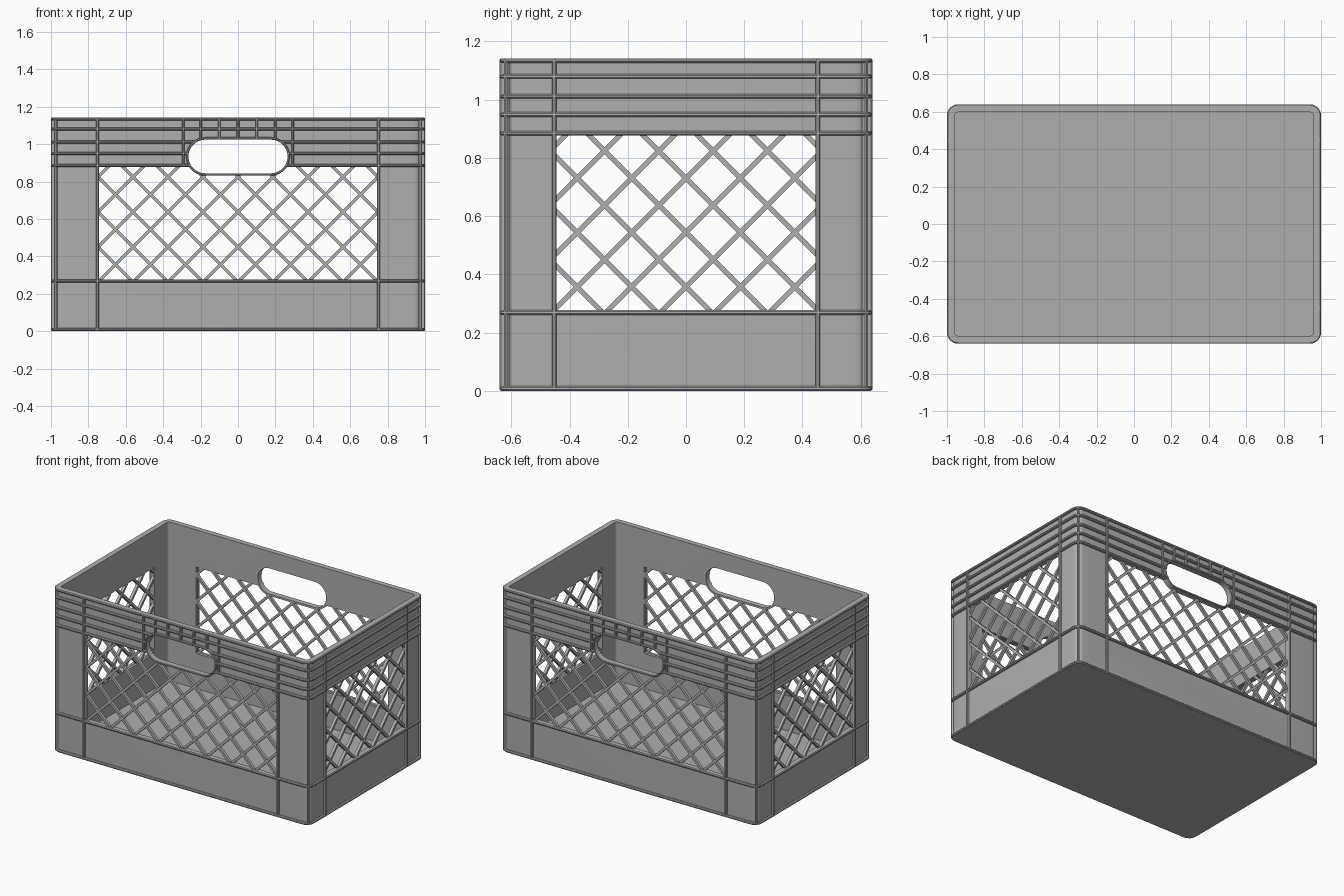
import bpy, bmesh, math
from mathutils import Matrix, Vector

if "Cube" in bpy.data.objects:
    bpy.data.objects.remove(bpy.data.objects["Cube"])

HX, HY, H, R = 1.0, 0.64, 1.142, 0.06     # outer half sizes, height, corner radius
PANEL, INNER = 0.016, 0.042               # insets of panel face and inner face
PITCH = 0.187                             # lattice spacing
HZ, HW, HR = 0.934, 0.175, 0.090          # handle: centre z, half straight length, radius

grey = bpy.data.materials.new('dark_grey_plastic')
grey.diffuse_color = (0.43, 0.43, 0.43, 1)
grey.use_nodes = True
grey.node_tree.nodes["Principled BSDF"].inputs["Base Color"].default_value = grey.diffuse_color


def finish(name, bm):
    bmesh.ops.recalc_face_normals(bm, faces=bm.faces)
    me = bpy.data.meshes.new(name)
    bm.to_mesh(me)
    bm.free()
    me.materials.append(grey)
    ob = bpy.data.objects.new(name, me)
    bpy.context.collection.objects.link(ob)
    return ob


def outline(d, z, n=8):
    """Rounded rectangle, inset by d."""
    r, pts = max(R - d, 0.005), []
    for k, (sx, sy) in enumerate(((1, 1), (-1, 1), (-1, -1), (1, -1))):
        for i in range(n + 1):
            a = math.pi / 2 * (k + i / n)
            pts.append((sx * (HX - d - r) + r * math.cos(a), sy * (HY - d - r) + r * math.sin(a), z))
    return pts


def stadium(hw, r, y, n=16):
    return [(s * hw + r * math.cos(a), y, HZ + r * math.sin(a))
            for s, a0 in ((1, -math.pi / 2), (-1, math.pi / 2))
            for a in (a0 + math.pi * i / n for i in range(n + 1))]


def loft(bm, loops, closed):
    rows = [[bm.verts.new(p) for p in lp] for lp in loops]
    n = len(rows[0])
    for i in range(len(rows) if closed else len(rows) - 1):
        a, b = rows[i], rows[(i + 1) % len(rows)]
        for j in range(n):
            bm.faces.new((a[j], a[(j + 1) % n], b[(j + 1) % n], b[j]))
    if not closed:
        bm.faces.new(rows[0])
        bm.faces.new(rows[-1])


def band(name, profile):
    """Sweep a closed (inset, z) profile around the crate."""
    bm = bmesh.new()
    loft(bm, [outline(d, z) for d, z in profile], True)
    return finish(name, bm)


def box(bm, centre, size, axis='Z', angle=0.0, bevel=0.0):
    m = Matrix.Translation(centre) @ Matrix.Rotation(angle, 4, axis) @ Matrix.Diagonal((*size, 1))
    vs = bmesh.ops.create_cube(bm, size=1, matrix=m)['verts']
    if bevel:
        es = list({e for v in vs for e in v.link_edges})
        bmesh.ops.bevel(bm, geom=es, offset=bevel, segments=1, affect='EDGES')


def cut(ob, cutter):
    m = ob.modifiers.new('cut', 'BOOLEAN')
    m.operation, m.solver, m.object = 'DIFFERENCE', 'EXACT', cutter
    bpy.context.view_layer.objects.active = ob
    bpy.ops.object.modifier_apply(modifier=m.name)


# Cutters: handle slot and window openings
bm = bmesh.new()
loft(bm, [stadium(HW, HR, -1), stadium(HW, HR, 1)], False)
handle_cutter = finish('handle_cutter', bm)
cutters = [handle_cutter]
for nm, size in (('long_window_cutter', (1.49, 3, 0.605)), ('short_window_cutter', (3, 0.89, 0.605))):
    bm = bmesh.new()
    box(bm, (0, 0, 0.5775), size)
    cutters.append(finish(nm, bm))

# Wall and floor
wall = band('wall', [(PANEL, 0), (PANEL, H), (INNER, H), (INNER, 0)])
for c in cutters:
    cut(wall, c)
bm = bmesh.new()
loft(bm, [outline(0.022, 0), outline(0.022, 0.03)], False)
finish('floor', bm)

# Horizontal ribs running round the crate
c = 0.005
for i, z in enumerate((0.008, 0.269, 0.885, 0.949, 1.012, 1.080, 1.134)):
    a, b = z - 0.008, z + 0.008
    rib = band('horizontal_rib_%d' % i,
               [(0, a + c), (0, b - c), (c, b), (0.025, b), (0.025, a), (c, a)])
    if 0.8 < z < 1.05:
        cut(rib, handle_cutter)

# Vertical ribs
bm = bmesh.new()
w, d = 0.015, 0.026
for s in (-1, 1):
    for t in (-1, 1):
        box(bm, (s * 0.752, t * (HY - d / 2), H / 2), (w, d, H), bevel=0.004)
        box(bm, (s * (HX - d / 2), t * 0.453, H / 2), (d, w, H), bevel=0.004)
        q = (R - d / 2) * math.sqrt(0.5)
        box(bm, (s * (HX - R + q), t * (HY - R + q), H / 2), (d, w, H),
            angle=s * t * math.pi / 4, bevel=0.004)
    for x in (-0.2, -0.1, 0, 0.1, 0.2):
        box(bm, (x, s * (HY - d / 2), 1.083), (0.014, d, 0.11), bevel=0.004)
    for x in (-0.292, 0.292):
        box(bm, (x, s * (HY - d / 2), 1.01), (0.014, d, 0.255), bevel=0.004)
finish('vertical_ribs', bm)

# Handle frames
for nm, s in (('front_handle_frame', -1), ('back_handle_frame', 1)):
    bm = bmesh.new()
    yo, yi, t = s * HY, s * (HY - INNER), 0.013
    loft(bm, [stadium(HW, HR, yi), stadium(HW, HR, yo - s * 0.004), stadium(HW, HR + 0.004, yo),
              stadium(HW, HR + t - 0.004, yo), stadium(HW, HR + t, yo - s * 0.004),
              stadium(HW, HR + t, yi)], True)
    finish(nm, bm)


def in_handle(x, z):
    return math.hypot(max(abs(x) - HW, 0), z - HZ) < HR + 0.010


def lattice(name, half, phase, handle, place):
    """Diagonal bars clipped to the window and kept out of the handle slot."""
    bm = bmesh.new()
    z0, z1, step = 0.272, 0.884, 0.002
    for s in (-1, 1):
        for k in range(-10, 11):
            run = []
            for i in range(int((z1 - z0) / step) + 2):
                z = z0 + i * step
                x = s * (z - 0.357) + phase + k * PITCH
                ok = z <= z1 and abs(x) < half and not (handle and in_handle(x, z))
                if ok:
                    run.append(Vector((x, 0, z)))
                elif run:
                    if len(run) > 4:
                        v = run[-1] - run[0]
                        box(bm, (run[0] + run[-1]) / 2, (v.length + 0.006, 0.020, 0.017),
                            'Y', -s * math.pi / 4)
                    run = []
    bm.transform(place)
    finish(name, bm)


yc, xc = HY - 0.030, HX - 0.030
for nm, s in (('front', -1), ('back', 1)):
    lattice(nm + '_lattice', 0.75, PITCH / 2, True, Matrix.Translation((0, s * yc, 0)))
for nm, s in (('left', -1), ('right', 1)):
    lattice(nm + '_lattice', 0.45, 0, False,
            Matrix.Translation((s * xc, 0, 0)) @ Matrix.Rotation(math.pi / 2, 4, 'Z'))

# Remove cutters, smooth the rounded corners
for c in cutters:
    bpy.data.objects.remove(c)
bpy.ops.object.select_all(action='SELECT')
bpy.context.view_layer.objects.active = wall
bpy.ops.object.shade_smooth_by_angle(angle=math.radians(30))
